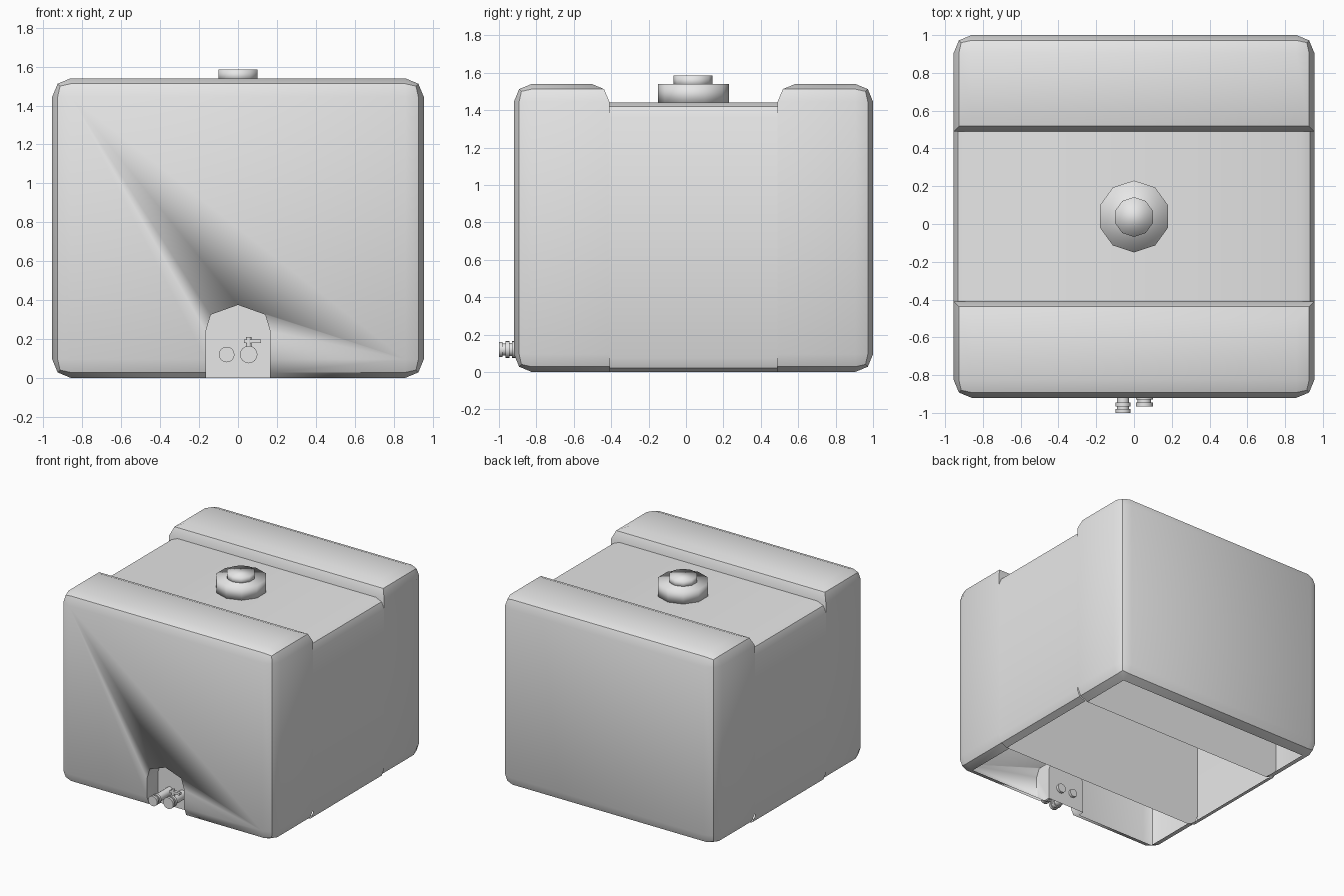
import bpy, bmesh
from math import radians, pi
from mathutils import Matrix, Vector

if "Cube" in bpy.data.objects:
    bpy.data.objects.remove(bpy.data.objects["Cube"])

HALF_X, FRONT, BACK = 0.955, -0.92, 1.0
GAP_FRONT, GAP_BACK = -0.41, 0.49
TOP, MID_TOP, ROUND = 1.54, 1.44, 0.095

grey = bpy.data.materials.new("light_grey_plastic")
grey.use_nodes = True
grey.diffuse_color = (0.8, 0.8, 0.8, 1)
grey.node_tree.nodes["Principled BSDF"].inputs["Base Color"].default_value = (0.8, 0.8, 0.8, 1)


def finish(name, bm, angle=None):
    """Turn a bmesh into a shaded object."""
    bmesh.ops.recalc_face_normals(bm, faces=bm.faces)
    mesh = bpy.data.meshes.new(name)
    bm.to_mesh(mesh)
    bm.free()
    mesh.materials.append(grey)
    obj = bpy.data.objects.new(name, mesh)
    bpy.context.collection.objects.link(obj)
    shade(obj, angle)
    return obj


def shade(obj, angle):
    bpy.ops.object.select_all(action='DESELECT')
    obj.select_set(True)
    bpy.context.view_layer.objects.active = obj
    if angle is None:
        bpy.ops.object.shade_smooth()
    else:
        bpy.ops.object.shade_smooth_by_angle(angle=radians(angle))


def box(lo, hi):
    bm = bmesh.new()
    bmesh.ops.create_cube(bm, size=1)
    for v in bm.verts:
        v.co = Vector([lo[i] if v.co[i] < 0 else hi[i] for i in range(3)])
    return bm


def round_edges(bm, rule, radius):
    edges = [e for e in bm.edges if rule(*[v.co for v in e.verts])]
    bmesh.ops.bevel(bm, geom=edges, offset=radius, segments=2, profile=0.5, affect='EDGES')


def open_faces(bm, rule):
    faces = [f for f in bm.faces if rule(f)]
    bmesh.ops.delete(bm, geom=faces, context='FACES')


def is_floor(f):
    return all(v.co.z < 0.001 for v in f.verts)


def end_block(name, y0, y1, inner):
    """Tank end: every edge rounded except those of the inner wall, whose top is rounded."""
    bm = box((-HALF_X, y0, 0), (HALF_X, y1, TOP))

    def rule(a, b):
        on_inner = abs(a.y - inner) < 0.001 and abs(b.y - inner) < 0.001
        return not on_inner or min(a.z, b.z) > 1
    round_edges(bm, rule, ROUND)
    return finish(name, bm, 40)


def cylinder(name, center, radius, depth, sides, axis='Z', angle=None):
    bm = bmesh.new()
    bmesh.ops.create_cone(bm, cap_ends=True, segments=sides, radius1=radius,
                          radius2=radius, depth=depth)
    turn = Matrix.Rotation(pi / 2, 4, 'X') if axis == 'Y' else Matrix.Identity(4)
    bmesh.ops.transform(bm, matrix=Matrix.Translation(center) @ turn, verts=bm.verts)
    return finish(name, bm, angle)


# Tank ends and the lower middle span
front_block = end_block("front_tank_block", FRONT, GAP_FRONT, GAP_FRONT)
back_block = end_block("back_tank_block", GAP_BACK, BACK, GAP_BACK)

bm = box((-HALF_X, GAP_FRONT, 0), (HALF_X, GAP_BACK, MID_TOP))
round_edges(bm, lambda a, b: abs(a.x - b.x) < 0.001 and abs(a.z - b.z) < 0.001, 0.075)
open_faces(bm, lambda f: is_floor(f) or abs(f.normal.y) > 0.9)
finish("middle_tank_span", bm, 40)

# Arched outlet recess cut into the front
arch = [(-0.165, -0.1), (-0.165, 0.24), (-0.14, 0.325), (0, 0.375),
        (0.14, 0.325), (0.165, 0.24), (0.165, -0.1)]
bm = bmesh.new()
face = bm.faces.new([bm.verts.new((x, FRONT - 0.1, z)) for x, z in arch])
ext = bmesh.ops.extrude_face_region(bm, geom=[face])
for v in ext["geom"]:
    if isinstance(v, bmesh.types.BMVert):
        v.co.y = -0.78
cutter = finish("recess_cutter", bm, 30)
cutter.hide_render = True
cut = front_block.modifiers.new("recess", 'BOOLEAN')
cut.operation = 'DIFFERENCE'
cut.solver = 'EXACT'
cut.object = cutter
shade(front_block, 40)
bpy.ops.object.modifier_apply(modifier=cut.name)
bpy.data.objects.remove(cutter)

# The underside of the shell is open
for block in (front_block, back_block):
    bm = bmesh.new()
    bm.from_mesh(block.data)
    open_faces(bm, is_floor)
    bm.to_mesh(block.data)
    bm.free()

# Filler neck and cap
cylinder("filler_neck", (0, 0.04, 1.485), 0.19, 0.11, 10)
cylinder("filler_cap", (0, 0.037, 1.555), 0.105, 0.06, 10)


# Outlets: a pipe with a collar and an end flange
def outlet(name, x, radius, tip):
    z = 0.12
    cylinder(name + "_pipe", (x, (tip - 0.76) / 2, z), radius * 0.8, -0.76 - tip, 16, 'Y', 40)
    for part, y in (("_flange", tip + 0.01), ("_collar", tip + 0.045)):
        cylinder(name + part, (x, y, z), radius, 0.02, 16, 'Y', 40)


outlet("drain_outlet", -0.058, 0.04, -1.0)
outlet("valve_outlet", 0.055, 0.045, -0.965)

# Valve stem and lever
cylinder("valve_stem", (0.055, -0.9, 0.18), 0.014, 0.06, 10, 'Z', 40)
finish("valve_lever", box((0.03, -0.912, 0.178), (0.118, -0.888, 0.198)), 30)
